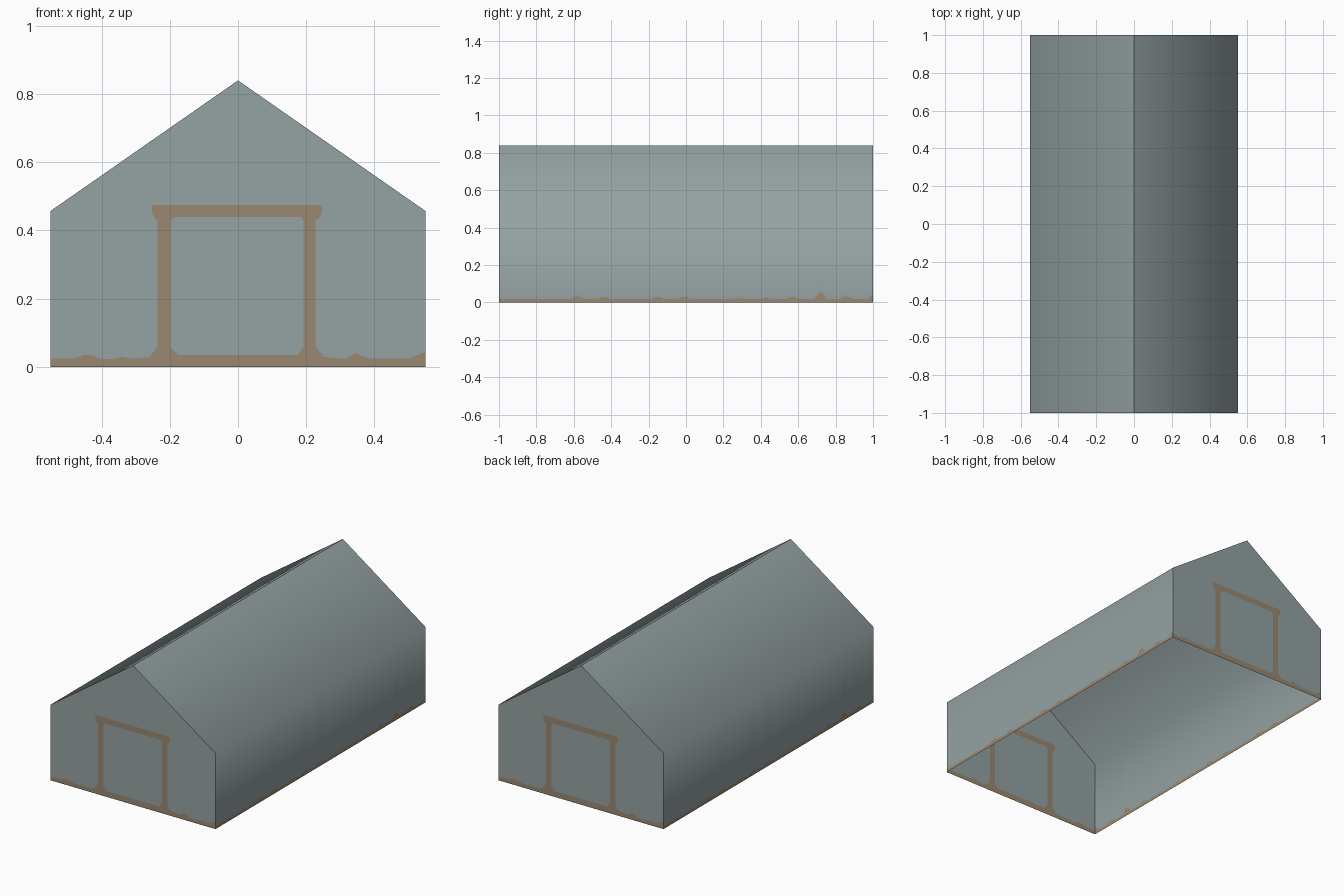
import bpy, bmesh, math
from mathutils import Matrix

if "Cube" in bpy.data.objects:
    bpy.data.objects.remove(bpy.data.objects["Cube"])

W, L, EAVE, RIDGE = 0.55, 1.0, 0.457, 0.84


def material(name, rgb):
    m = bpy.data.materials.new(name)
    m.diffuse_color = (*rgb, 1)
    m.use_nodes = True
    m.node_tree.nodes["Principled BSDF"].inputs["Base Color"].default_value = m.diffuse_color
    return m


GREY = material("grey_sheet", (0.30, 0.36, 0.365))
BROWN = material("brown_trim", (0.32, 0.25, 0.165))


def make_object(name, polys, turn, smooth):
    """polys: list of (points, material index); turn: half-turn copy for the opposite side."""
    bm = bmesh.new()
    for pts, mat in polys:
        f = bm.faces.new([bm.verts.new(p) for p in pts])
        f.material_index = mat
        f.smooth = smooth
    bmesh.ops.remove_doubles(bm, verts=bm.verts, dist=1e-5)
    if turn:
        bmesh.ops.rotate(bm, verts=bm.verts, cent=(0, 0, 0),
                         matrix=Matrix.Rotation(math.pi, 3, 'Z'))
    me = bpy.data.meshes.new(name)
    bm.to_mesh(me)
    bm.free()
    me.materials.append(GREY)
    me.materials.append(BROWN)
    bpy.context.collection.objects.link(bpy.data.objects.new(name, me))


# Gable: outer and inner outline of the painted door frame, split at x = 0
outer_l = [(-W, .025), (-.48, .025), (-.45, .036), (-.43, .034), (-.40, .023),
           (-.36, .024), (-.34, .030), (-.31, .024), (-.26, .028), (-.236, .06),
           (-.236, .43), (-.244, .435), (-.254, .455), (-.25, .475), (0, .475)]
outer_r = [(0, .475), (.245, .475), (.247, .455), (.238, .435), (.228, .43),
           (.228, .06), (.25, .03), (.31, .023), (.345, .040), (.385, .024),
           (.50, .024), (.53, .036), (W, .045)]
inner_l = [(0, .44), (-.186, .44), (-.198, .43), (-.198, .058), (-.175, .035), (0, .035)]
inner_r = [(0, .035), (.175, .035), (.192, .058), (.192, .43), (.184, .44), (0, .44)]


def on_gable(pts):
    return [(x, -L, z) for x, z in pts]


gable = [
    # sheet around the frame
    (on_gable((outer_l + outer_r[1:] + [(W, EAVE), (0, RIDGE), (-W, EAVE)])), 0),
    # door panel
    (on_gable((inner_l + inner_r[1:-1])[::-1][::-1][::1]), 0),
    # left and right half of the frame and base band
    (on_gable((outer_l + inner_l + [(0, 0), (-W, 0)])[::-1]), 1),
    (on_gable((outer_r + [(W, 0), (0, 0)] + inner_r)[::-1]), 1),
]

# Side: wall, base band with small bumps, and roof slope in one smooth skin
bumps = {-.58: .031, -.44: .029, -.15: .030, -.01: .030, .28: .024,
         .43: .023, .57: .029, .72: .050, .86: .031}
base = .018
band = [(-L, base)]
for y, h in bumps.items():
    band += [(y - .035, base), (y - .01, h), (y + .01, h), (y + .035, base)]
band += [(.97, base), (L, .045)]

side = []
for (y0, h0), (y1, h1) in zip(band, band[1:]):
    side += [
        ([(W, y0, 0), (W, y1, 0), (W, y1, h1), (W, y0, h0)], 1),
        ([(W, y0, h0), (W, y1, h1), (W, y1, EAVE), (W, y0, EAVE)], 0),
        ([(W, y0, EAVE), (W, y1, EAVE), (0, y1, RIDGE), (0, y0, RIDGE)], 0),
    ]

# Outward winding for the gable sheets that share the front plane
gable = [(pts if sum(a[0] * b[2] - b[0] * a[2]
                     for a, b in zip(pts, pts[1:] + pts[:1])) > 0 else pts[::-1], m)
         for pts, m in gable]

make_object("front_gable", gable, False, False)
make_object("back_gable", gable, True, False)
make_object("right_wall_and_roof", side, False, True)
make_object("left_wall_and_roof", side, True, True)
